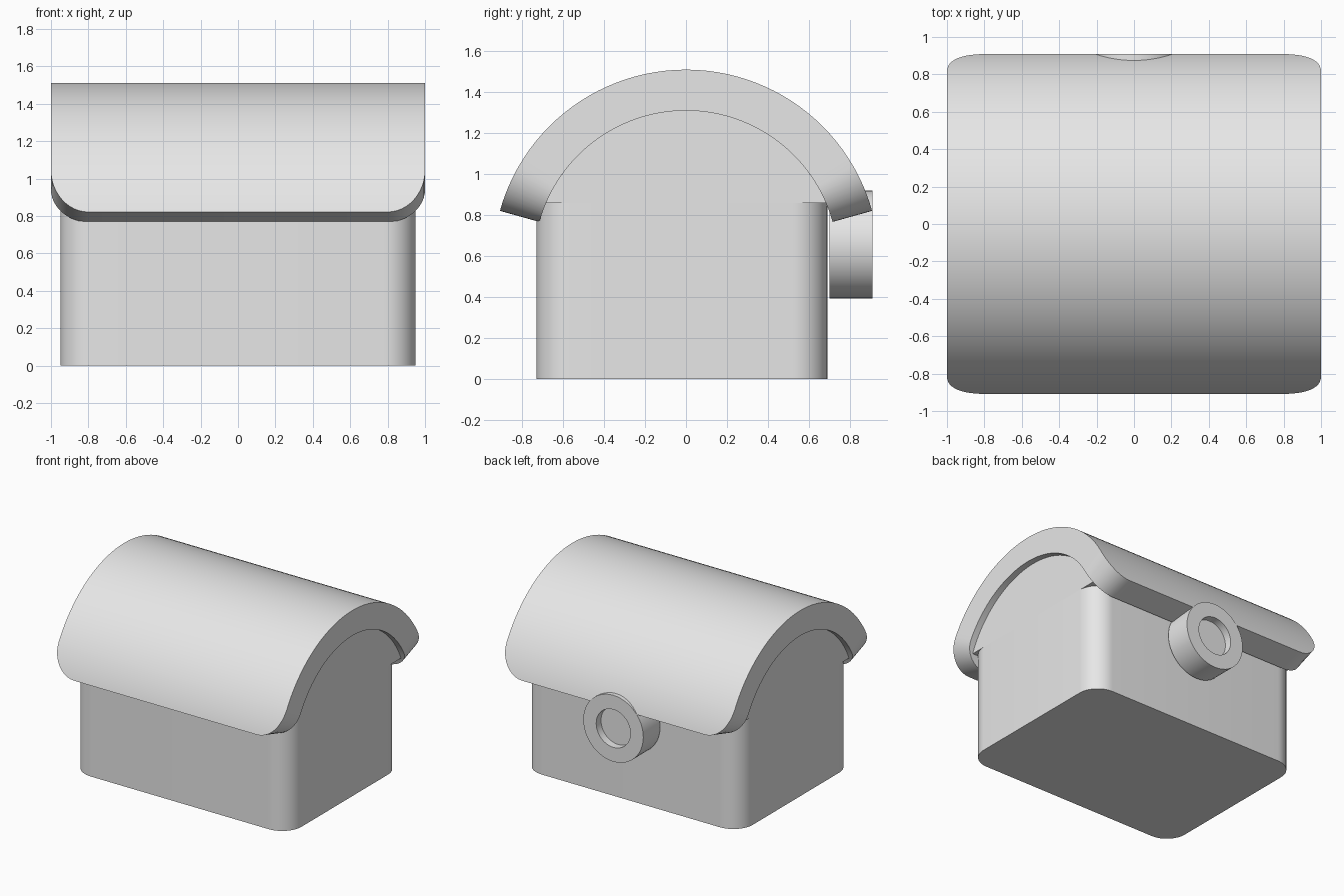
import bpy, bmesh, math

cube = bpy.data.objects.get("Cube")
if cube:
    bpy.data.objects.remove(cube, do_unlink=True)

# One plain grey for every part
grey = bpy.data.materials.new("light grey")
grey.use_nodes = True
COLOUR = (0.8, 0.8, 0.8, 1)
grey.diffuse_color = COLOUR
grey.node_tree.nodes["Principled BSDF"].inputs["Base Color"].default_value = COLOUR


def loft(name, rings, loop=False):
    """Join equal-length rings of points into a closed solid."""
    bm = bmesh.new()
    rows = [[bm.verts.new(p) for p in ring] for ring in rings]
    n = len(rows[0])
    pairs = list(zip(rows, rows[1:]))
    if loop:
        pairs.append((rows[-1], rows[0]))
    else:
        bm.faces.new(rows[0])
        bm.faces.new(rows[-1])
    for a, b in pairs:
        for i in range(n):
            j = (i + 1) % n
            bm.faces.new((a[i], a[j], b[j], b[i]))
    bmesh.ops.recalc_face_normals(bm, faces=bm.faces)
    mesh = bpy.data.meshes.new(name)
    bm.to_mesh(mesh)
    bm.free()
    mesh.materials.append(grey)
    obj = bpy.data.objects.new(name, mesh)
    bpy.context.collection.objects.link(obj)
    bpy.ops.object.select_all(action='DESELECT')
    obj.select_set(True)
    bpy.context.view_layer.objects.active = obj
    bpy.ops.object.shade_smooth_by_angle(angle=math.radians(30))
    return obj


def arc(radius, start, end, steps):
    return [(radius * math.cos(start + (end - start) * i / steps),
             radius * math.sin(start + (end - start) * i / steps))
            for i in range(steps + 1)]


# Body: box with rounded upright corners
HALF_X, HALF_Y, BODY_Y, BODY_TOP, CORNER = 0.95, 0.71, -0.02, 0.86, 0.17
outline = []
for k, (sx, sy) in enumerate([(1, 1), (-1, 1), (-1, -1), (1, -1)]):
    for px, py in arc(CORNER, k * math.pi / 2, (k + 1) * math.pi / 2, 12):
        outline.append((sx * (HALF_X - CORNER) + px,
                        sy * (HALF_Y - CORNER) + py + BODY_Y))
loft("body", [[(x, y, z) for x, y in outline] for z in (0, BODY_TOP)])

# Gable: arched block that fills the space under the roof
AXIS_Z, OUTER, INNER = 0.568, 0.943, 0.743
spring = math.asin((BODY_TOP - AXIS_Z) / INNER)
segment = arc(INNER, spring, math.pi - spring, 48)
loft("gable", [[(x, y, AXIS_Z + z) for y, z in segment]
               for x in (-HALF_X, HALF_X)])

# Roof: thick curved slab with rounded corners along its eaves
EAVE, BEND, ROUND, STEPS = math.radians(15.6), math.radians(14.5), 0.2, 12
eave_rows = []
for i in range(STEPS + 1):
    t = math.pi / 2 * (1 - i / STEPS)
    eave_rows.append((EAVE + BEND * (1 - math.sin(t)),
                      1 - ROUND + ROUND * math.cos(t)))
low = EAVE + BEND
middle = [(low + (math.pi - 2 * low) * i / 40, 1) for i in range(1, 40)]
rows = eave_rows + middle + [(math.pi - a, w) for a, w in reversed(eave_rows)]
loft("roof", [[(x, r * math.cos(a), AXIS_Z + r * math.sin(a))
               for x, r in ((-w, OUTER), (w, OUTER), (w, INNER), (-w, INNER))]
              for a, w in rows])

# Round fitting on the back, with a shallow recess in its face
RING_Z, BACK, FACE, FLOOR = 0.658, 0.70, 0.91, 0.85
profile = [(0.263, BACK), (0.263, FACE), (0.15, FACE), (0.15, FLOOR)]
loft("back_ring", [[(r * math.cos(2 * math.pi * i / 48), y,
                     RING_Z + r * math.sin(2 * math.pi * i / 48))
                    for i in range(48)] for r, y in profile])
